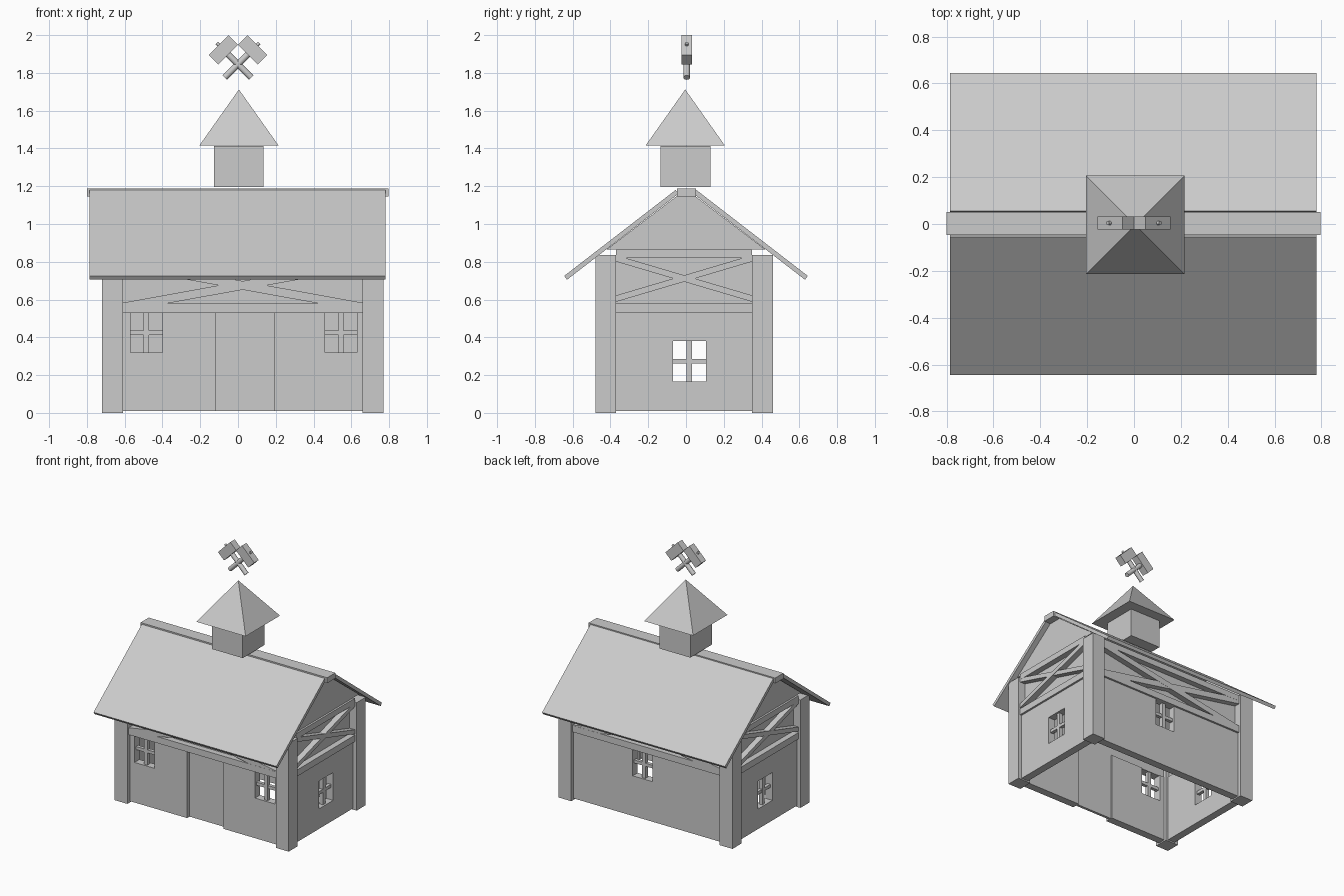
import bpy, bmesh, math
from mathutils import Matrix, Vector

if "Cube" in bpy.data.objects:
    bpy.data.objects.remove(bpy.data.objects["Cube"])

grey = bpy.data.materials.new("plain grey")
grey.use_nodes = True
grey.diffuse_color = (0.6, 0.6, 0.6, 1)
grey.node_tree.nodes["Principled BSDF"].inputs["Base Color"].default_value = (0.6, 0.6, 0.6, 1)


def finish(name, bm):
    bmesh.ops.recalc_face_normals(bm, faces=bm.faces)
    mesh = bpy.data.meshes.new(name)
    bm.to_mesh(mesh)
    bm.free()
    mesh.materials.append(grey)
    obj = bpy.data.objects.new(name, mesh)
    bpy.context.collection.objects.link(obj)
    return obj


def add_box(bm, lo, hi):
    lo, hi = Vector(lo), Vector(hi)
    mat = Matrix.Translation((lo + hi) / 2) @ Matrix.Diagonal((*(hi - lo), 1))
    bmesh.ops.create_cube(bm, size=1, matrix=mat)


def add_prism(bm, points, offset):
    face = bm.faces.new([bm.verts.new(p) for p in points])
    new = bmesh.ops.extrude_face_region(bm, geom=[face])["geom"]
    bmesh.ops.translate(bm, vec=offset, verts=[v for v in new if isinstance(v, bmesh.types.BMVert)])


def box(name, lo, hi):
    bm = bmesh.new()
    add_box(bm, lo, hi)
    return finish(name, bm)


# Building outline
X0, X1, Y0, Y1 = -0.72, 0.77, -0.48, 0.46
POST = 0.11
LEDGE, RAIL = 0.53, 0.05


class Side:
    """One face of the building: u runs along it, d goes inward, z up."""

    def __init__(self, name, axis, plane, inward, start, end):
        self.name, self.axis, self.plane, self.inward = name, axis, plane, inward
        self.start, self.end = start + POST, end - POST

    def at(self, u, d, z):
        depth = self.plane + self.inward * d
        return Vector((u, depth, z)) if self.axis == "x" else Vector((depth, u, z))

    def add(self, bm, u0, u1, d0, d1, z0, z1):
        a, b = self.at(u0, d0, z0), self.at(u1, d1, z1)
        add_box(bm, [min(p) for p in zip(a, b)], [max(p) for p in zip(a, b)])

    def wall(self, label, u0, u1, window):
        """Wall panel with a four-pane window opening."""
        w0, w1, z0, z1 = window
        bm = bmesh.new()
        for a, b, low, high in ((u0, w0, 0.01, LEDGE), (w1, u1, 0.01, LEDGE),
                                (w0, w1, 0.01, z0), (w0, w1, z1, LEDGE)):
            if high - low > 0.001:
                self.add(bm, a, b, 0.03, 0.09, low, high)
        finish(label + "_wall", bm)
        bm = bmesh.new()
        mid, level = (w0 + w1) / 2, (z0 + z1) / 2
        self.add(bm, mid - 0.014, mid + 0.014, 0.045, 0.075, z0, z1)
        self.add(bm, w0, w1, 0.047, 0.073, level - 0.012, level + 0.012)
        finish(label + "_window_bars", bm)

    def truss(self, low, high, top, thick):
        """Rails, crossed braces and the panel behind them."""
        bm = bmesh.new()
        self.add(bm, self.start, self.end, 0.015, 0.06, LEDGE, LEDGE + RAIL)
        self.add(bm, self.start, self.end, 0.015, 0.06, top - 0.045, top)
        for k, (za, zb) in enumerate(((low, high), (high, low))):
            d, h = 0.015 + 0.001 * k, thick / 2
            ring = [self.at(self.start, d, za - h), self.at(self.end, d, zb - h),
                    self.at(self.end, d, zb + h), self.at(self.start, d, za + h)]
            add_prism(bm, ring, self.at(0, 0.045, 0) - self.at(0, 0, 0))
        finish(self.name + "_truss", bm)
        bm = bmesh.new()
        self.add(bm, self.start, self.end, 0.06, 0.08, LEDGE, top)
        finish(self.name + "_upper_panel", bm)


front = Side("front", "x", Y0, 1, X0, X1)
back = Side("back", "x", Y1, -1, X0, X1)
left = Side("left", "y", X1, -1, Y0, Y1)
right = Side("right", "y", X0, 1, Y0, Y1)

# Corner posts
for xn, x in (("right", X0), ("left", X1 - POST)):
    for yn, y in (("front", Y0), ("back", Y1 - POST)):
        box(f"{yn}_{xn}_post", (x, y, 0), (x + POST, y + POST, 0.835))

# Walls, windows and door
front.wall("front_right", front.start, -0.12, (-0.57, -0.40, 0.32, LEDGE))
front.wall("front_left", 0.19, front.end, (0.46, 0.63, 0.32, LEDGE))
back.wall("back", back.start, back.end, (-0.015, 0.155, 0.32, LEDGE))
for gable in (left, right):
    gable.wall(gable.name, gable.start, gable.end, (-0.07, 0.105, 0.165, 0.38))
box("door", (-0.12, Y0 + 0.06, 0.01), (0.19, Y0 + 0.08, LEDGE))

# Timber framing
for long_side in (front, back):
    long_side.truss(0.56, 0.79, 0.835, 0.046)
for gable in (left, right):
    gable.truss(0.605, 0.818, 0.865, 0.034)
    bm = bmesh.new()
    ring = [gable.at(u, 0.03, z) for u, z in ((-0.42, 0.865), (0.42, 0.865), (0.05, 1.147), (-0.05, 1.147))]
    add_prism(bm, ring, gable.at(0, 0.05, 0) - gable.at(0, 0, 0))
    finish(gable.name + "_gable", bm)

# Roof slabs and ridge beam
for name, s in (("front", -1), ("back", 1)):
    bm = bmesh.new()
    section = ((0.055, 1.18), (0.645, 0.725), (0.63, 0.705), (0.04, 1.16))
    add_prism(bm, [(-0.785, s * y, z) for y, z in section], (1.565, 0, 0))
    finish(name + "_roof", bm)
box("ridge_beam", (-0.8, -0.048, 1.145), (0.797, 0.052, 1.187))

# Turret with pyramid cap
box("turret", (-0.128, -0.135, 1.195), (0.135, 0.13, 1.413))
bm = bmesh.new()
bmesh.ops.create_cone(bm, cap_ends=True, segments=4, radius1=0.21 * math.sqrt(2), radius2=0, depth=0.297,
                      matrix=Matrix.Translation((0.005, -0.004, 1.5635)) @ Matrix.Rotation(math.pi / 4, 4, "Z"))
finish("turret_cap", bm)

# Crossed mallets above the turret
for name, s in (("left", 1), ("right", -1)):
    tilt = Matrix.Translation((s * 0.077, 0.004, 1.9225)) @ Matrix.Rotation(s * math.pi / 4, 4, "Y")
    bm = bmesh.new()
    bmesh.ops.create_cube(bm, size=1, matrix=tilt @ Matrix.Diagonal((0.148, 0.055, 0.072, 1)))
    finish(name + "_mallet_head", bm)
    bm = bmesh.new()
    for radius, low, high in ((0.017, -0.208, -0.03), (0.009, 0.03, 0.05)):
        bmesh.ops.create_cone(bm, cap_ends=True, segments=16, radius1=radius, radius2=radius, depth=high - low,
                              matrix=tilt @ Matrix.Translation((0, 0, (low + high) / 2)))
    handle = finish(name + "_mallet_handle", bm)
    bpy.ops.object.select_all(action="DESELECT")
    handle.select_set(True)
    bpy.context.view_layer.objects.active = handle
    bpy.ops.object.shade_smooth_by_angle()
